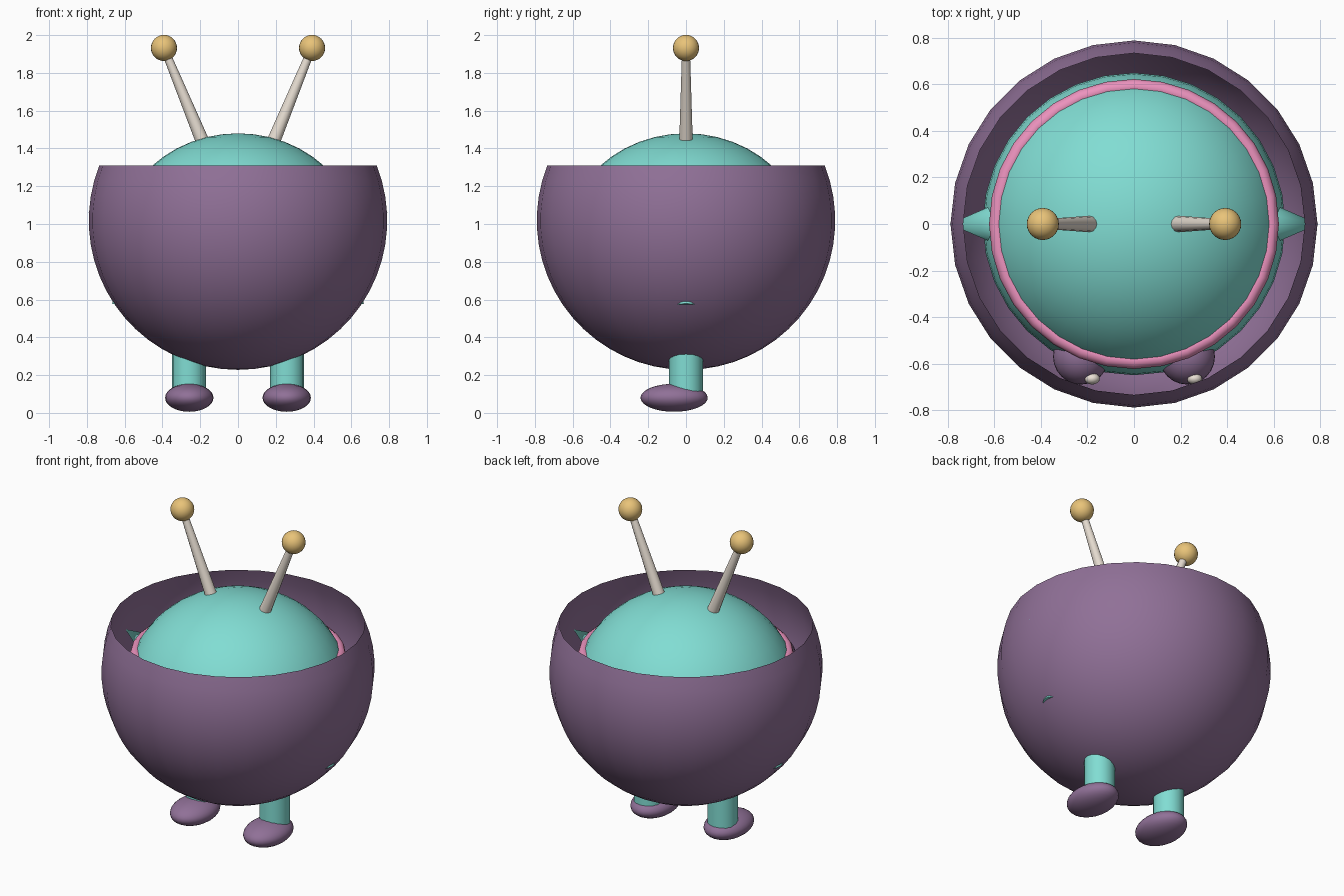
import bpy, bmesh
from math import sin, cos, pi, radians
from mathutils import Vector

if "Cube" in bpy.data.objects:
    bpy.data.objects.remove(bpy.data.objects["Cube"])


def material(name, rgb):
    m = bpy.data.materials.new(name)
    m.diffuse_color = [(c / 255) ** 2.2 for c in rgb] + [1]
    m.use_nodes = True
    m.node_tree.nodes["Principled BSDF"].inputs["Base Color"].default_value = m.diffuse_color
    return m


PURPLE = material("purple", (143, 112, 150))
TEAL = material("teal", (128, 220, 210))
PINK = material("pink", (235, 145, 188))
CREAM = material("cream", (232, 222, 210))
GOLD = material("gold", (232, 194, 120))


def finish(name, mat, angle=40):
    o = bpy.context.object
    o.name = name
    o.data.materials.append(mat)
    bpy.ops.object.shade_smooth_by_angle(angle=radians(angle))
    return o


def ball(name, loc, radii, mat, segs=24, rings=16):
    bpy.ops.mesh.primitive_uv_sphere_add(segments=segs, ring_count=rings, radius=1, location=loc)
    bpy.context.object.scale = radii
    bpy.ops.object.transform_apply(location=False, rotation=False, scale=True)
    return finish(name, mat)


def rod(name, a, b, r1, r2, mat, sides=16):
    a, b = Vector(a), Vector(b)
    d = b - a
    bpy.ops.mesh.primitive_cone_add(vertices=sides, radius1=r1, radius2=r2,
                                    depth=d.length, location=(a + b) / 2)
    bpy.context.object.rotation_euler = d.to_track_quat('Z', 'Y').to_euler()
    return finish(name, mat)


# Open bowl shell: single-walled arc swept around z
SEGS, STEPS, R, CZ = 28, 18, 0.79, 1.018
bm = bmesh.new()
arc = [radians(-90 + i * 111.6 / STEPS) for i in range(STEPS + 1)]
bottom = bm.verts.new((0, 0, CZ - R))
rings = [[bm.verts.new((R * cos(t) * cos(2 * pi * k / SEGS),
                        R * cos(t) * sin(2 * pi * k / SEGS),
                        CZ + R * sin(t))) for k in range(SEGS)] for t in arc[1:]]
for k in range(SEGS):
    n = (k + 1) % SEGS
    bm.faces.new((bottom, rings[0][n], rings[0][k]))
    for lo, hi in zip(rings, rings[1:]):
        bm.faces.new((lo[k], lo[n], hi[n], hi[k]))
mesh = bpy.data.meshes.new("bowl_shell")
bm.to_mesh(mesh)
bm.free()
shell = bpy.data.objects.new("bowl_shell", mesh)
bpy.context.collection.objects.link(shell)
bpy.context.view_layer.objects.active = shell
shell.select_set(True)
finish("bowl_shell", PURPLE)

# Body and the band around it
ball("body", (0, 0, 0.88), (0.65, 0.65, 0.60), TEAL, 32, 24)
bpy.ops.mesh.primitive_torus_add(location=(0, 0, 1.115), major_radius=0.59, minor_radius=0.033,
                                 major_segments=32, minor_segments=10)
finish("body_band", PINK, 60)

for s, side in ((-1, "left"), (1, "right")):
    # Antennae
    rod(side + "_antenna", (s * 0.185, 0, 1.43), (s * 0.385, 0, 1.915), 0.036, 0.021, CREAM, 12)
    ball(side + "_antenna_tip", (s * 0.392, 0, 1.932), (0.069,) * 3, GOLD)
    # Pointed ears and arms
    rod(side + "_ear", (s * 0.54, 0, 0.97), (s * 0.793, 0, 1.06), 0.11, 0.0, TEAL, 12)
    rod(side + "_arm", (s * 0.54, 0, 0.79), (s * 0.604, 0, 0.561), 0.065, 0.065, TEAL)
    # Eyes with highlights
    ball(side + "_eye", (s * 0.228, -0.57, 0.95), (0.12,) * 3, PURPLE)
    ball(side + "_eye_highlight", (s * 0.22 + 0.04, -0.665, 1.01), (0.033, 0.025, 0.033), CREAM, 16, 10)
    # Legs and feet
    rod(side + "_leg", (s * 0.26, 0, 0.10), (s * 0.26, 0, 0.45), 0.09, 0.09, TEAL)
    ball(side + "_foot", (s * 0.258, -0.063, 0.08), (0.128, 0.178, 0.074), PURPLE)
